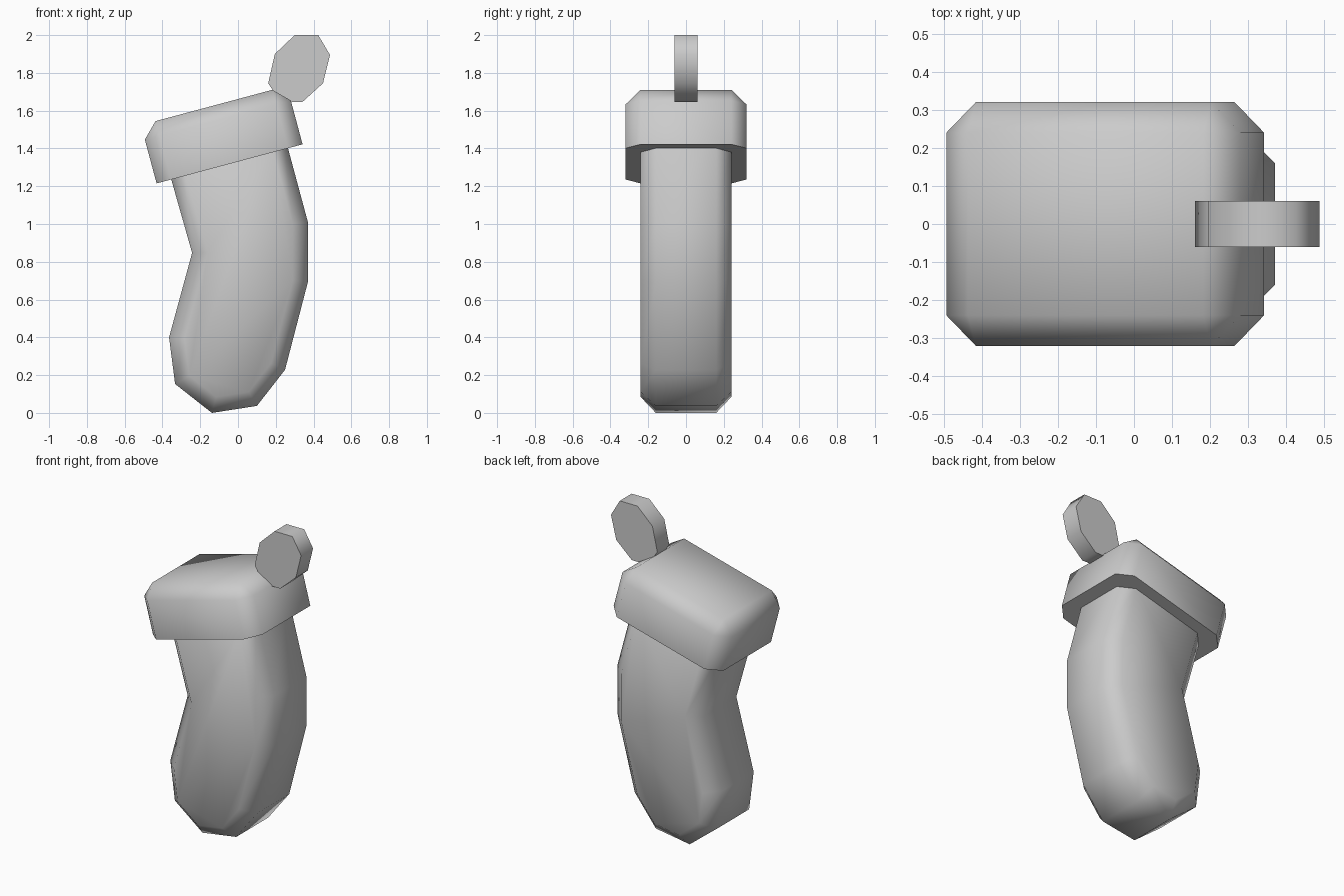
import bpy, bmesh
from math import radians
from mathutils import Vector, Matrix

if "Cube" in bpy.data.objects:
    bpy.data.objects.remove(bpy.data.objects["Cube"])


def finish(bm, name):
    bmesh.ops.recalc_face_normals(bm, faces=bm.faces[:])
    mesh = bpy.data.meshes.new(name)
    bm.to_mesh(mesh)
    bm.free()
    ob = bpy.data.objects.new(name, mesh)
    bpy.context.collection.objects.link(ob)
    bpy.ops.object.select_all(action='DESELECT')
    ob.select_set(True)
    bpy.context.view_layer.objects.active = ob
    bpy.ops.object.shade_smooth_by_angle(angle=radians(60))
    return ob


def inset(points, d):
    """Mitred inward offset of a counter-clockwise outline."""
    out = []
    for i, p in enumerate(points):
        p = Vector(p)
        a = (p - Vector(points[i - 1])).normalized()
        b = (Vector(points[(i + 1) % len(points)]) - p).normalized()
        na, nb = Vector((-a.y, a.x)), Vector((-b.y, b.x))
        out.append(p + (na + nb) * d / (1 + na.dot(nb)))
    return out


def slab(name, outline, half, chamfer=0.0):
    """Front outline (x, z) given depth in y, with chamfered front and back rims."""
    levels = [(-half, outline), (half, outline)]
    if chamfer:
        inner = inset(outline, chamfer)
        levels = [(-half, inner), (chamfer - half, outline),
                  (half - chamfer, outline), (half, inner)]
    bm = bmesh.new()
    rings = [[bm.verts.new((p[0], y, p[1])) for p in pts] for y, pts in levels]
    n = len(outline)
    for r, s in zip(rings, rings[1:]):
        for i in range(n):
            j = (i + 1) % n
            bm.faces.new((r[i], r[j], s[j], s[i]))
    bm.faces.new(rings[0])
    bm.faces.new(rings[-1])
    return finish(bm, name)


# Bent sock body, its top hidden in the cuff
slab("sock_body", [
    (-0.38, 1.33), (-0.243, 0.847), (-0.365, 0.40), (-0.333, 0.153),
    (-0.138, 0.0), (0.10, 0.037), (0.249, 0.228), (0.37, 0.693),
    (0.37, 1.01), (0.238, 1.50)], 0.24, 0.08)

# Tilted cuff: box with every edge chamfered except the bottom ones
bm = bmesh.new()
bmesh.ops.create_cube(bm, size=1, matrix=Matrix.Diagonal((0.80, 0.64, 0.32, 1)))
edges = [e for e in bm.edges if any(v.co.z > 0 for v in e.verts)]
bmesh.ops.bevel(bm, geom=edges, offset=0.08, segments=1, affect='EDGES')
cuff = finish(bm, "cuff")
cuff.location = (-0.086, 0, 1.473)
cuff.rotation_euler.y = radians(-15)

# Eight-sided hanging tab
slab("hanging_tab", [
    (0.30, 2.0), (0.195, 1.90), (0.16, 1.745), (0.225, 1.645),
    (0.34, 1.645), (0.45, 1.745), (0.487, 1.895), (0.425, 2.0)], 0.06)
